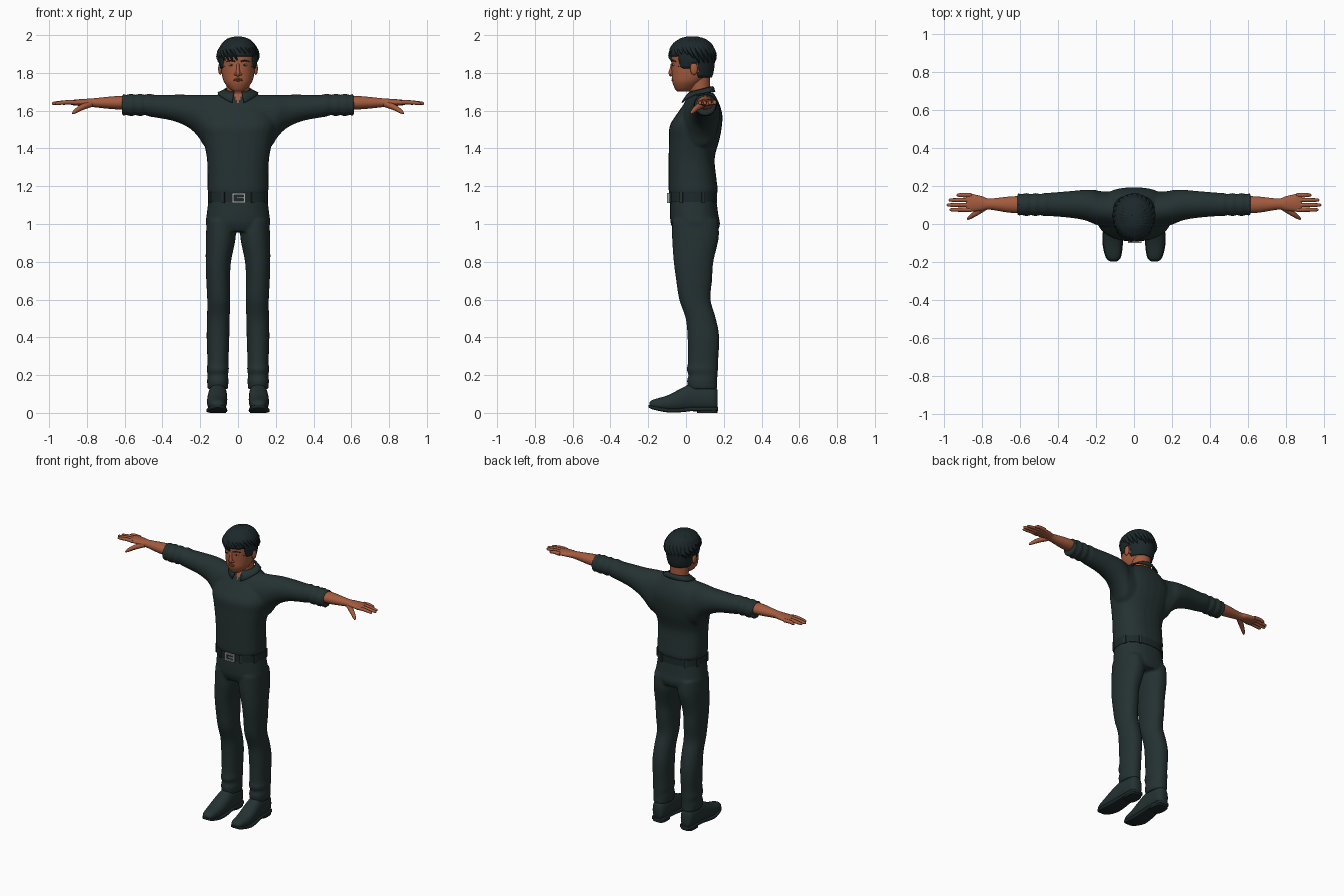
import bpy, bmesh, math, random
from mathutils import Vector, Matrix

random.seed(4)
if "Cube" in bpy.data.objects:
    bpy.data.objects.remove(bpy.data.objects["Cube"])


def material(name, color):
    m = bpy.data.materials.new(name)
    m.use_nodes = True
    m.diffuse_color = (*color, 1)
    bsdf = next(n for n in m.node_tree.nodes if n.type == 'BSDF_PRINCIPLED')
    bsdf.inputs["Base Color"].default_value = (*color, 1)
    return m


CLOTH = material("dark_green_cloth", (.018, .031, .031))
HAIR = material("dark_hair", (.012, .021, .023))
LEATHER = material("dark_leather", (.013, .022, .023))
SKIN = material("skin", (.37, .105, .048))
LIPS = material("lips", (.27, .07, .04))
METAL = material("grey_metal", (.36, .37, .37))
WHITE = material("eye_white", (.5, .42, .38))


def spline(rows, k=4):
    """Smoothly interpolate rows of numbers."""
    out = []
    for i in range(len(rows) - 1):
        a, b, c, d = (Vector(rows[min(max(j, 0), len(rows) - 1)]) for j in range(i - 1, i + 3))
        for s in range(k):
            t = s / k
            out.append(b + (c - a) * t / 2 + (2 * a - 5 * b + 4 * c - d) * t * t / 2
                       + (3 * b - a - 3 * c + d) * t ** 3 / 2)
    return out + [Vector(rows[-1])]


def oval(a, ra, rb, p=2):
    c, s = math.cos(a), math.sin(a)
    return (ra * math.copysign(abs(c) ** (2 / p), c), rb * math.copysign(abs(s) ** (2 / p), s))


def skin_rings(bm, rings):
    loops = [[bm.verts.new(p) for p in r] for r in rings]
    n = len(loops[0])
    for a, b in zip(loops, loops[1:]):
        for i in range(n):
            bm.faces.new((a[i], a[(i + 1) % n], b[(i + 1) % n], b[i]))
    bm.faces.new(loops[0])
    bm.faces.new(loops[-1])


def loft(bm, axis, rows, side=1, n=28, p=2):
    """Rows hold position along the axis, two centre values and two radii."""
    rings = []
    for t, a, b, ra, rb in spline(rows):
        ring = []
        for i in range(n):
            u, v = oval(math.tau * i / n, ra, rb, p)
            x, y, z = {'x': (t, a + u, b + v), 'y': (a + u, t, b + v), 'z': (a + u, b + v, t)}[axis]
            ring.append((x * side, y, z))
        rings.append(ring)
    skin_rings(bm, rings)


def tube(bm, rows, side=1, n=8, flat=1):
    """Rows hold a point and a radius."""
    pts = spline(rows, 3)
    rings = []
    for i, q in enumerate(pts):
        d = (pts[min(i + 1, len(pts) - 1)] - pts[max(i - 1, 0)]).to_3d().normalized()
        u = d.cross(Vector((.13, .21, 1))).normalized()
        v = d.cross(u)
        ring = []
        for j in range(n):
            a = math.tau * j / n
            w = q.to_3d() + (u * math.cos(a) + v * math.sin(a) * flat) * q[3]
            ring.append((w.x * side, w.y, w.z))
        rings.append(ring)
    skin_rings(bm, rings)


def ball(bm, loc, size):
    bmesh.ops.create_uvsphere(bm, u_segments=16, v_segments=10, radius=1,
                              matrix=Matrix.Translation(loc) @ Matrix.Diagonal((*size, 1)))


def box(bm, loc, size, turn=0):
    bmesh.ops.create_cube(bm, size=1, matrix=Matrix.Translation(loc)
                          @ Matrix.Rotation(turn, 4, 'Z') @ Matrix.Diagonal((*size, 1)))


def finish(name, bm, *mats, angle=50):
    bmesh.ops.recalc_face_normals(bm, faces=bm.faces[:])
    for f in bm.faces:
        f.smooth = True
    me = bpy.data.meshes.new(name)
    bm.to_mesh(me)
    bm.free()
    me.set_sharp_from_angle(angle=math.radians(angle))
    for m in mats:
        me.materials.append(m)
    ob = bpy.data.objects.new(name, me)
    bpy.context.collection.objects.link(ob)
    return ob


def fuse(ob):
    """Merge overlapping pieces into one soft surface."""
    r = ob.modifiers.new("merge", 'REMESH')
    r.mode, r.voxel_size, r.use_smooth_shade = 'VOXEL', .008, True
    s = ob.modifiers.new("soften", 'SMOOTH')
    s.factor, s.iterations = .5, 5
    bpy.context.view_layer.objects.active = ob
    for m in ("merge", "soften"):
        bpy.ops.object.modifier_apply(modifier=m)


# Shirt: torso plus wide sleeves with rolled ends
bm = bmesh.new()
loft(bm, 'z', [(1.155, 0, .038, .155, .124), (1.18, 0, .038, .161, .13), (1.25, 0, .034, .161, .126),
               (1.35, 0, .03, .165, .122), (1.45, 0, .044, .185, .134), (1.52, 0, .052, .2, .138),
               (1.58, 0, .071, .19, .121), (1.64, 0, .083, .15, .092), (1.695, 0, .08, .085, .066)], p=2.4)
for s in (1, -1):
    rows = [(.08, .07, 1.53, .1, .155), (.17, .08, 1.545, .092, .14), (.21, .09, 1.573, .09, .112),
            (.26, .1, 1.597, .08, .088), (.34, .103, 1.615, .07, .07), (.44, .103, 1.624, .062, .06)]
    rows += [(.47 + .024 * i, .102, 1.63, .062 - .007 * (i % 2), .061 - .008 * (i % 2)) for i in range(7)]
    loft(bm, 'x', rows, s)
shirt = finish("shirt", bm, CLOTH, SKIN)
fuse(shirt)
for f in shirt.data.polygons:  # open neck
    c = f.center
    if c.y < .05 and abs(c.x) < (c.z - 1.64) * .5:
        f.material_index = 1

# Shirt collar, open at the front
bm = bmesh.new()
strip = []
for i in range(33):
    a = .3 + (math.tau - .6) * i / 32
    f = (1 + math.cos(a)) / 2
    strip.append([bm.verts.new(p) for p in (
        (.068 * math.sin(a), .078 - .062 * math.cos(a), 1.73 - .03 * f),
        (.084 * math.sin(a), .078 - (.07 + .012 * f) * math.cos(a), 1.726 - .045 * f),
        (.108 * math.sin(a), .078 - (.077 + .03 * f) * math.cos(a), 1.7 - .06 * f ** 4))])
for a, b in zip(strip, strip[1:]):
    for j in (0, 1):
        bm.faces.new((a[j], a[j + 1], b[j + 1], b[j]))
collar = finish("collar", bm, CLOTH)
collar.modifiers.new("thickness", 'SOLIDIFY').thickness = .007

# Trousers: hips plus two legs
bm = bmesh.new()
loft(bm, 'z', [(1.135, 0, .038, .155, .122), (1.05, 0, .043, .166, .128), (1.0, 0, .05, .17, .13),
               (.96, 0, .053, .15, .115)], p=2.3)
for s in (1, -1):
    loft(bm, 'z', [(1.02, .09, .048, .075, .12), (.93, .091, .05, .079, .124), (.8, .104, .04, .067, .105),
                   (.7, .105, .043, .063, .095), (.6, .102, .047, .061, .083), (.5, .104, .078, .06, .08),
                   (.4, .106, .092, .06, .084), (.27, .106, .09, .056, .08), (.23, .107, .086, .059, .083),
                   (.2, .107, .09, .054, .077), (.17, .107, .085, .057, .08), (.125, .107, .089, .053, .077)],
         s, p=2.2)
fuse(finish("trousers", bm, CLOTH))

# Belt with loops and buckle
bm = bmesh.new()
loft(bm, 'z', [(1.117, 0, .038, .159, .127), (1.163, 0, .038, .159, .127)], n=48, p=2.4)
finish("belt", bm, LEATHER)
bm = bmesh.new()
for deg in (20, 65, 125, 160, 205, 245, 295, 335):
    a = math.radians(deg)
    x, y = oval(a, .161, .129, 2.4)
    box(bm, (x, y + .038, 1.14), (.008, .016, .058), math.atan2(y, x))
finish("belt_loops", bm, CLOTH)
bm = bmesh.new()
for s in (1, -1):
    box(bm, (.004 + s * .031, -.094, 1.138), (.011, .012, .05))
    box(bm, (.004, -.094, 1.138 + s * .021), (.07, .012, .009))
box(bm, (.012, -.096, 1.138), (.04, .01, .008))
finish("buckle", bm, METAL)

for s, side in ((1, "left"), (-1, "right")):
    # Shoes with sole and heel
    bm = bmesh.new()
    loft(bm, 'y', [(-.193, .108, .042, .016, .014), (-.175, .109, .044, .036, .026), (-.1, .112, .05, .05, .042),
                   (-.03, .11, .067, .053, .06), (.03, .108, .082, .05, .073), (.1, .107, .08, .048, .075),
                   (.15, .107, .075, .041, .068), (.168, .107, .07, .024, .05)], s, p=2.3)
    finish(side + "_shoe", bm, CLOTH)
    bm = bmesh.new()
    loft(bm, 'y', [(-.198, .108, .036, .015, .007), (-.175, .109, .028, .04, .01), (-.1, .112, .014, .054, .011),
                   (-.03, .11, .014, .053, .011), (.04, .108, .021, .047, .011), (.15, .107, .021, .044, .011),
                   (.17, .107, .021, .028, .01)], s, p=5)
    loft(bm, 'z', [(0, .107, .113, .044, .054), (.025, .107, .113, .045, .056)], s, p=3)
    finish(side + "_sole", bm, LEATHER)

    # Bare forearm with hand
    bm = bmesh.new()
    loft(bm, 'x', [(.6, .102, 1.642, .045, .036), (.66, .102, 1.642, .042, .034), (.76, .105, 1.642, .029, .024),
                   (.8, .108, 1.643, .038, .02), (.86, .112, 1.643, .047, .016), (.885, .113, 1.642, .043, .011)],
         s, n=20)
    for y, tip in ((.075, .97), (.1, .985), (.126, .975), (.152, .935)):
        tube(bm, [(.855, y, 1.643, .012), (.9, y, 1.645, .0115), (tip - .012, y, 1.639, .009), (tip, y, 1.638, .003)], s)
    tube(bm, [(.78, .092, 1.636, .018), (.83, .058, 1.616, .015), (.865, .034, 1.594, .01), (.876, .024, 1.584, .003)], s)
    finish(side + "_forearm_and_hand", bm, SKIN, angle=70)

    # Eye, brow and ear
    bm = bmesh.new()
    ball(bm, (s * .036, -.06, 1.842), (.015, .0125, .007))
    finish(side + "_eye", bm, WHITE)
    bm = bmesh.new()
    ball(bm, (s * .035, -.07, 1.842), (.006, .005, .0065))
    tube(bm, [(.013, -.077, 1.86, .003), (.036, -.071, 1.866, .004), (.06, -.055, 1.86, .002)], s)
    finish(side + "_pupil_and_brow", bm, HAIR)
    bm = bmesh.new()
    ball(bm, (s * .094, .042, 1.822), (.011, .02, .033))
    finish(side + "_ear", bm, SKIN)

# Head, neck, nose and mouth
bm = bmesh.new()
loft(bm, 'z', [(1.702, 0, -.015, .025, .032), (1.715, 0, -.008, .045, .05), (1.75, 0, .008, .073, .08),
               (1.79, 0, .025, .085, .1), (1.84, 0, .035, .091, .112), (1.9, 0, .038, .094, .113),
               (1.95, 0, .038, .08, .095), (1.978, 0, .038, .04, .05)], n=32, p=2.15)
loft(bm, 'z', [(1.63, 0, .075, .06, .055), (1.69, 0, .075, .06, .056), (1.74, 0, .07, .061, .058),
               (1.81, 0, .06, .062, .068)])
tube(bm, [(0, -.073, 1.85, .007), (0, -.078, 1.82, .009), (0, -.081, 1.797, .012), (0, -.074, 1.785, .008)])
for s in (1, -1):
    ball(bm, (s * .012, -.071, 1.793), (.009, .011, .008))
finish("head_and_neck", bm, SKIN)
bm = bmesh.new()
for z in (1.76, 1.768):
    ball(bm, (0, -.066, z), (.026, .012, .0055))
finish("lips", bm, LIPS)

# Hair cap, trimmed along the hairline
bm = bmesh.new()
loft(bm, 'z', [(1.76, 0, .06, .068, .07), (1.8, 0, .045, .088, .1), (1.85, 0, .036, .1, .116),
               (1.9, 0, .033, .104, .121), (1.95, 0, .033, .09, .107), (1.98, 0, .033, .052, .066),
               (1.992, 0, .033, .02, .03)], n=48)


def hairline(y):
    return 1.885 if y < -.035 else 1.825 if y < .02 else 1.845 if y < .065 else 1.772


centres = {f: f.calc_center_median() for f in bm.faces}
bmesh.ops.delete(bm, context='FACES', geom=[f for f, c in centres.items() if c.z < hairline(c.y)])
hair = finish("hair_cap", bm, HAIR)
hair.modifiers.new("thickness", 'SOLIDIFY').thickness = .008

# Tousled locks fanning out from the crown
bm = bmesh.new()
count = 26
for i in range(count):
    a = math.tau * i / count
    end = 95 - 8 * math.cos(a) + random.uniform(-9, 9)
    rows = []
    for t, r in ((0, .008), (.3, .018), (.65, .02), (.88, .014), (1, .002)):
        th, ph = math.radians(8 + (end - 8) * t), a + .45 * t * t
        rows.append((.1 * math.sin(th) * math.sin(ph), .035 - .117 * math.sin(th) * math.cos(ph),
                     1.875 + .114 * math.cos(th), r))
    tube(bm, rows, flat=.6)
finish("hair_locks", bm, HAIR)
